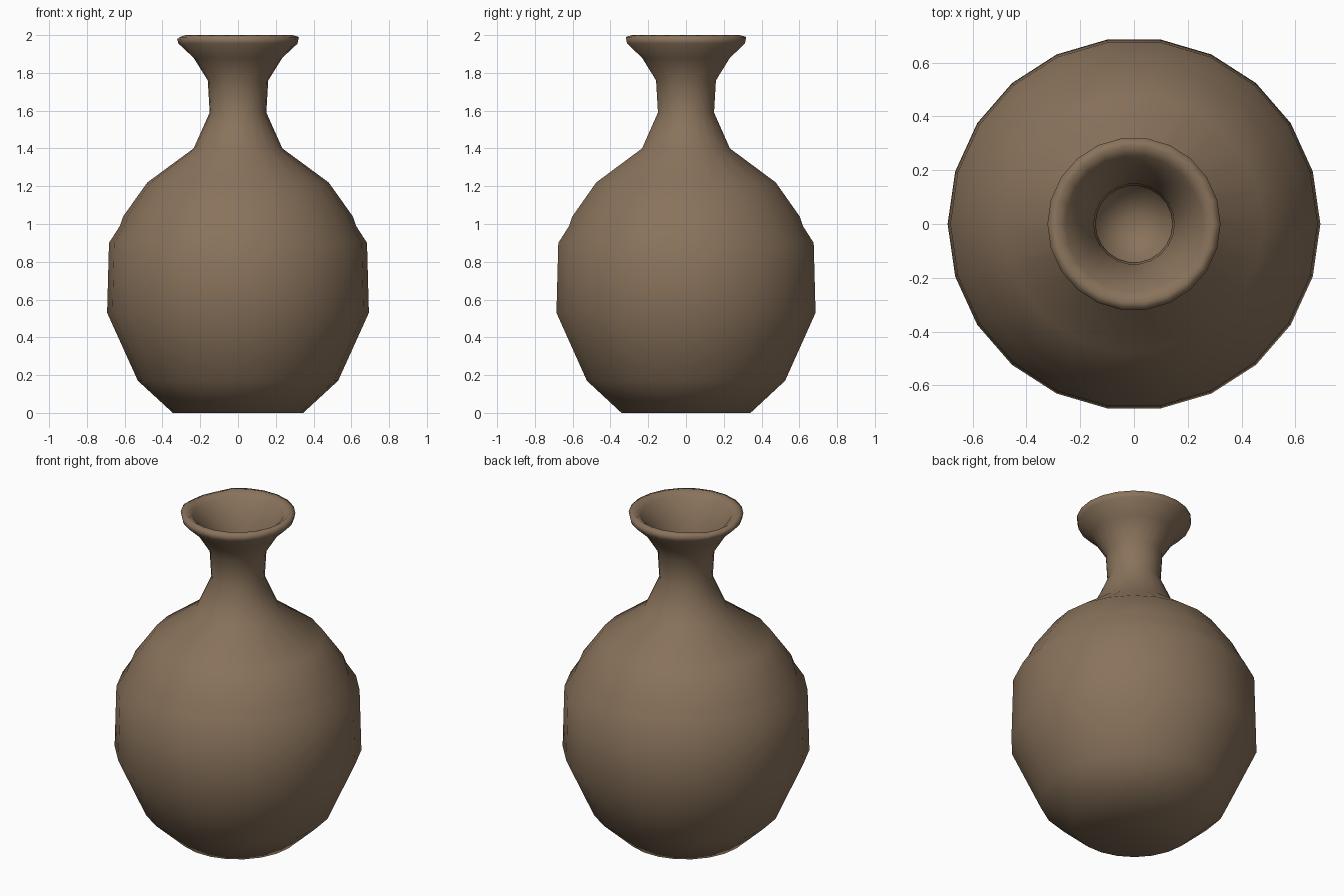
import bpy, bmesh
from math import cos, sin, tau

cube = bpy.data.objects.get("Cube")
if cube:
    bpy.data.objects.remove(cube, do_unlink=True)

SIDES = 22

# Fired clay
clay = bpy.data.materials.new("brown_clay")
clay.use_nodes = True
color = (0.25, 0.17, 0.105, 1)
clay.diffuse_color = color
shader = clay.node_tree.nodes["Principled BSDF"]
shader.inputs["Base Color"].default_value = color
shader.inputs["Roughness"].default_value = 0.8

# Radius and height pairs, up the outside, over the lip and down the throat
outside = [(0.345, 0), (0.53, 0.17), (0.693, 0.53), (0.683, 0.9), (0.625, 0.99),
           (0.608, 1.04), (0.48, 1.22), (0.235, 1.4), (0.15, 1.59), (0.16, 1.76),
           (0.235, 1.88), (0.315, 1.955)]
lip = [(0.322, 1.99), (0.29, 2.0), (0.255, 1.975)]
throat = [(0.2, 1.88), (0.15, 1.76), (0.143, 1.6), (0.147, 1.5), (0.14, 1.42)]
BASE_Z, FLOOR_Z = 0, 1.36


def ring(bm, radius, z, dent=0):
    """One loop of the vessel; the lip dips a little on its right side."""
    verts = []
    for i in range(SIDES):
        a = tau * i / SIDES
        drop = dent if i in (9, 10, 11) else 0
        verts.append(bm.verts.new((radius * cos(a), radius * sin(a), z - drop)))
    return verts


def cap(bm, loop, z):
    """Close a loop with a fan around a centre point."""
    centre = bm.verts.new((0, 0, z))
    for i in range(SIDES):
        bm.faces.new((loop[i], loop[(i + 1) % SIDES], centre))


# Vase body: one turned surface
bm = bmesh.new()
rings = [ring(bm, r, z) for r, z in outside]
rings += [ring(bm, r, z, 0.012) for r, z in lip]
rings += [ring(bm, r, z) for r, z in throat]
for low, high in zip(rings, rings[1:]):
    for i in range(SIDES):
        j = (i + 1) % SIDES
        bm.faces.new((low[i], low[j], high[j], high[i]))
cap(bm, rings[0], BASE_Z)
cap(bm, rings[-1], FLOOR_Z)
bmesh.ops.recalc_face_normals(bm, faces=bm.faces)
for face in bm.faces:
    face.smooth = True

mesh = bpy.data.meshes.new("vase")
bm.to_mesh(mesh)
bm.free()
mesh.materials.append(clay)
vase = bpy.data.objects.new("vase", mesh)
bpy.context.collection.objects.link(vase)
